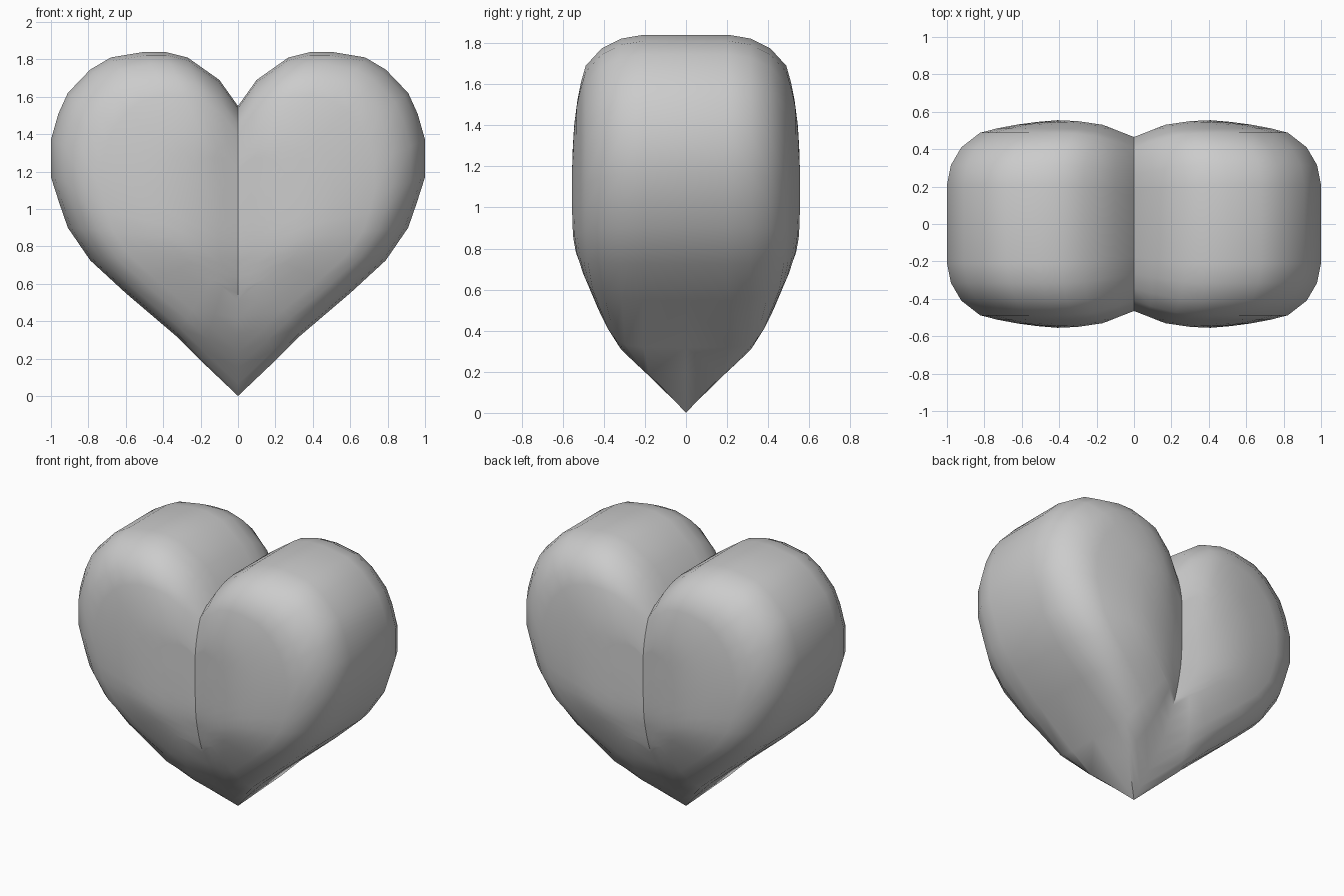
import bpy, bmesh, math

if "Cube" in bpy.data.objects:
    bpy.data.objects.remove(bpy.data.objects["Cube"])

# Half outline (x, z) from the notch round to the tip
OUTER = [(0, 1.55), (.10, 1.69), (.27, 1.81), (.39, 1.84), (.50, 1.84), (.68, 1.81),
         (.79, 1.745), (.91, 1.62), (.96, 1.51), (1, 1.37), (1, 1.17), (.955, 1.03),
         (.91, .90), (.79, .725), (.60, .55), (.33, .32), (.20, .19), (0, 0)]
# Small raised heart on the face, matched point for point
INNER = [(0, 1.21), (.05, 1.27), (.11, 1.32), (.17, 1.335), (.24, 1.34), (.30, 1.31),
         (.34, 1.27), (.37, 1.22), (.39, 1.17), (.41, 1.10), (.41, 1.0), (.40, .92),
         (.38, .85), (.33, .78), (.25, .71), (.14, .62), (.08, .58), (0, .51)]
# Rounded edge: (fraction from outer to inner, half thickness)
EDGE = [(0, 0), (0, .21), (.036, .315), (.13, .41), (.30, .488), (.46, .512), (.64, .532),
        (.82, .546), (1, .555)]
VALLEY = [(0, .838), (.11, .915), (.165, .955), (.30, .991), (.40, 1)]
TIP = [(0, 0), (.2, .2), (.3, .315), (.36, .36), (.56, .48), (.7, .57), (.8, .68), (1, 1), (2, 3)]


def interp(table, v):
    for (a, p), (b, q) in zip(table, table[1:]):
        if v <= b:
            return p + (q - p) * (v - a) / (b - a)
    return table[-1][1]


def depth(x, z, y):
    # Dip towards the centre line and taper towards the tip
    y *= interp(VALLEY, x)
    s = interp(TIP, z) * (1 - .13 * math.exp(-x / (.03 + .12 * z)))
    if y < 1e-6 or s < 1e-6:
        return 0
    return (y ** -8 + s ** -8) ** -.125


def mix(a, b, t):
    return [p + (q - p) * t for p, q in zip(a, b)]


n = len(OUTER)
axis = [(0, 1.21 - .70 * i / (n - 1)) for i in range(n)]
rings = []
for f, y in EDGE:
    pts = [mix(o, i, f) for o, i in zip(OUTER, INNER)]
    rings.append([(x, depth(x, z, y), z) for x, z in pts])
for f in (.25, .5, .75, 1):
    pts = [mix(i, a, f) for i, a in zip(INNER, axis)]
    rings.append([(x, depth(x, z, .555), z) for x, z in pts])

# Four mirrored quarters joined into one closed shell
bm = bmesh.new()
for sx in (1, -1):
    for sy in (1, -1):
        grid = [[bm.verts.new((sx * x, sy * y, z)) for x, y, z in r] for r in rings]
        for a, b in zip(grid, grid[1:]):
            for i in range(n - 1):
                bm.faces.new((a[i], a[i + 1], b[i + 1], b[i]))
bmesh.ops.remove_doubles(bm, verts=bm.verts, dist=.0005)
bmesh.ops.dissolve_degenerate(bm, edges=bm.edges, dist=.0005)
bmesh.ops.recalc_face_normals(bm, faces=bm.faces)
mesh = bpy.data.meshes.new("heart")
bm.to_mesh(mesh)
bm.free()
heart = bpy.data.objects.new("heart", mesh)
bpy.context.collection.objects.link(heart)
bpy.context.view_layer.objects.active = heart
heart.select_set(True)
bpy.ops.object.shade_smooth_by_angle(angle=math.radians(38))
